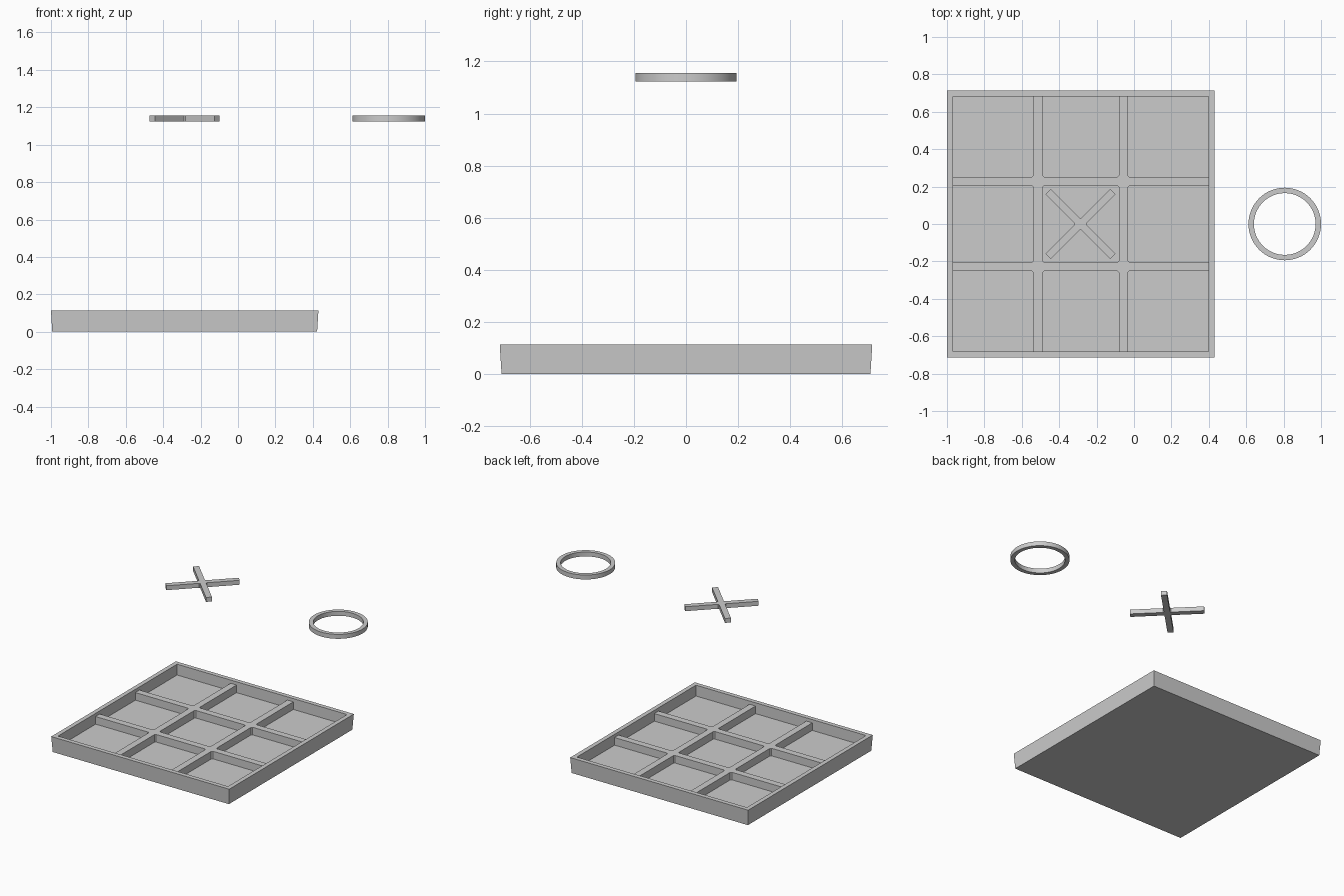
import bpy, bmesh, math
from mathutils import Matrix

cube = bpy.data.objects.get("Cube")
if cube:
    bpy.data.objects.remove(cube, do_unlink=True)

grey = bpy.data.materials.new("plain grey")
grey.use_nodes = True
GREY = (0.6, 0.6, 0.6, 1)
grey.diffuse_color = GREY
grey.node_tree.nodes["Principled BSDF"].inputs["Base Color"].default_value = GREY

BOARD_X = -0.285
TOKEN_Z, TOKEN_H = 1.123, 0.032


def finish(bm, name, location):
    bmesh.ops.recalc_face_normals(bm, faces=bm.faces)
    mesh = bpy.data.meshes.new(name)
    bm.to_mesh(mesh)
    bm.free()
    mesh.materials.append(grey)
    obj = bpy.data.objects.new(name, mesh)
    bpy.context.collection.objects.link(obj)
    obj.location = location
    return obj


def bridge(bm, a, b):
    n = len(a)
    for i in range(n):
        bm.faces.new((a[i], a[(i + 1) % n], b[(i + 1) % n], b[i]))


def cross(half, fillet, near, far, height, open_near=False):
    """Prism with a plus-shaped outline and chamfered inner corners."""
    k = half + fillet
    pts = [(far, -half), (far, half), (k, half), (half, k),
           (half, far), (-half, far), (-half, k), (-k, half),
           (-near, half), (-near, -half), (-k, -half), (-half, -k),
           (-half, -near), (half, -near), (half, -k), (k, -half)]
    bm = bmesh.new()
    low = [bm.verts.new((x, y, 0)) for x, y in pts]
    top = [bm.verts.new((x, y, height)) for x, y in pts]
    bm.faces.new(top)
    bm.faces.new(low[::-1])
    bridge(bm, low, top)
    bmesh.ops.recalc_face_normals(bm, faces=bm.faces)
    if open_near:
        ends = [f for f in bm.faces
                if min(f.calc_center_median()[:2]) < -near + 0.001]
        bmesh.ops.delete(bm, geom=ends, context='FACES')
    return bm


# Tray: nested square loops from the base, over the rim, down to the floor
bm = bmesh.new()
loops = []
for r, z in ((0.708, 0), (0.715, 0.113), (0.683, 0.113), (0.682, 0.035)):
    loops.append([bm.verts.new((sx * r, sy * r, z))
                  for sx, sy in ((-1, -1), (1, -1), (1, 1), (-1, 1))])
for a, b in zip(loops, loops[1:]):
    bridge(bm, a, b)
bm.faces.new(loops[0][::-1])
bm.faces.new(loops[-1])
finish(bm, "board_tray", (BOARD_X, 0, 0))

# Dividers: one crossing, mirrored into the full grid
BAR = 0.228
bm = cross(0.024, 0.008, BAR, 0.683 - BAR, 0.055, open_near=True)
bmesh.ops.translate(bm, verts=bm.verts, vec=(BAR, BAR, 0))
dividers = finish(bm, "board_dividers", (BOARD_X, 0, 0.035))
mirror = dividers.modifiers.new("mirror", 'MIRROR')
mirror.use_axis = (True, True, False)

# Cross token
bm = cross(0.02, 0.006, 0.245, 0.245, TOKEN_H)
bmesh.ops.rotate(bm, verts=bm.verts, matrix=Matrix.Rotation(math.pi / 4, 3, 'Z'))
finish(bm, "cross_token", (BOARD_X, 0, TOKEN_Z))

# Ring token
bm = bmesh.new()
SIDES = 64
loops = []
for r, z in ((0.165, 0), (0.194, 0), (0.194, TOKEN_H), (0.165, TOKEN_H)):
    loops.append([bm.verts.new((r * math.cos(t), r * math.sin(t), z))
                  for t in (math.tau * i / SIDES for i in range(SIDES))])
for i in range(4):
    bridge(bm, loops[i], loops[(i + 1) % 4])
ring = finish(bm, "ring_token", (0.806, 0, TOKEN_Z))
bpy.ops.object.select_all(action='DESELECT')
ring.select_set(True)
bpy.context.view_layer.objects.active = ring
bpy.ops.object.shade_smooth_by_angle(angle=math.radians(30))
